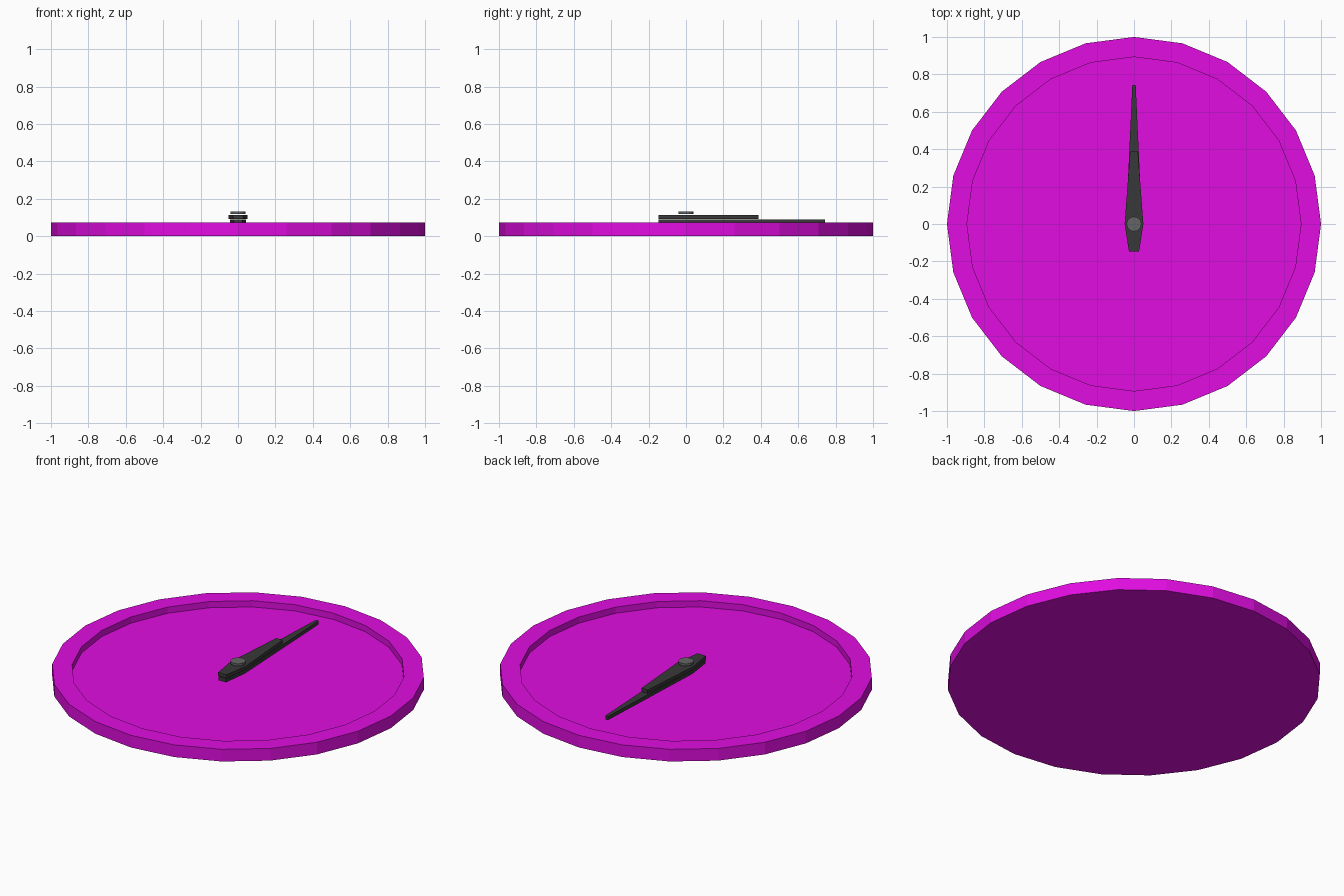
import bpy, bmesh
from math import sin, cos, pi

if "Cube" in bpy.data.objects:
    bpy.data.objects.remove(bpy.data.objects["Cube"])


def material(name, color):
    m = bpy.data.materials.new(name)
    m.diffuse_color = color
    m.use_nodes = True
    m.node_tree.nodes["Principled BSDF"].inputs["Base Color"].default_value = m.diffuse_color
    return m


def make(name, bm, mat=None):
    bmesh.ops.recalc_face_normals(bm, faces=bm.faces)
    me = bpy.data.meshes.new(name)
    bm.to_mesh(me)
    bm.free()
    ob = bpy.data.objects.new(name, me)
    bpy.context.collection.objects.link(ob)
    if mat:
        me.materials.append(mat)
    return ob


def circle(n, r):
    return [(r * sin(2 * pi * i / n), r * cos(2 * pi * i / n)) for i in range(n)]


def prism(name, outline, z0, z1, mat=None):
    bm = bmesh.new()
    face = bm.faces.new([bm.verts.new((x, y, z0)) for x, y in outline])
    ext = bmesh.ops.extrude_face_region(bm, geom=[face], use_keep_orig=True)
    bmesh.ops.translate(bm, vec=(0, 0, z1 - z0),
                        verts=[v for v in ext["geom"] if isinstance(v, bmesh.types.BMVert)])
    return make(name, bm, mat)


def hand(name, tip_y, tip_w, mid_w, tail_w, z0, z1):
    # symmetric outline: tail, widest at the pivot, narrow tip
    side = [(tail_w, -0.147), (mid_w, 0.0), (tip_w, tip_y)]
    return prism(name, side + [(-x, y) for x, y in reversed(side)], z0, z1, dark)


magenta = material("magenta", (0.75, 0.004, 0.75, 1))
dark = material("dark", (0.04, 0.04, 0.04, 1))
grey = material("pin_grey", (0.13, 0.13, 0.13, 1))

# Dial: round plate with a raised rim
bm = bmesh.new()
rings = [[bm.verts.new((x, y, z)) for x, y in circle(24, r)]
         for r, z in ((1, 0), (1, 0.072), (0.893, 0.072), (0.893, 0.035))]
for a, b in zip(rings, rings[1:]):
    for i in range(24):
        j = (i + 1) % 24
        bm.faces.new((a[i], a[j], b[j], b[i]))
bm.faces.new(rings[0])
bm.faces.new(rings[-1])
make("dial", bm, magenta)

# Hands and centre pin
hand("minute_hand", 0.742, 0.009, 0.043, 0.024, 0.066, 0.088)
hand("hour_hand", 0.388, 0.021, 0.05, 0.027, 0.092, 0.112)
prism("centre_pin", circle(16, 0.04), 0.118, 0.132, grey)
